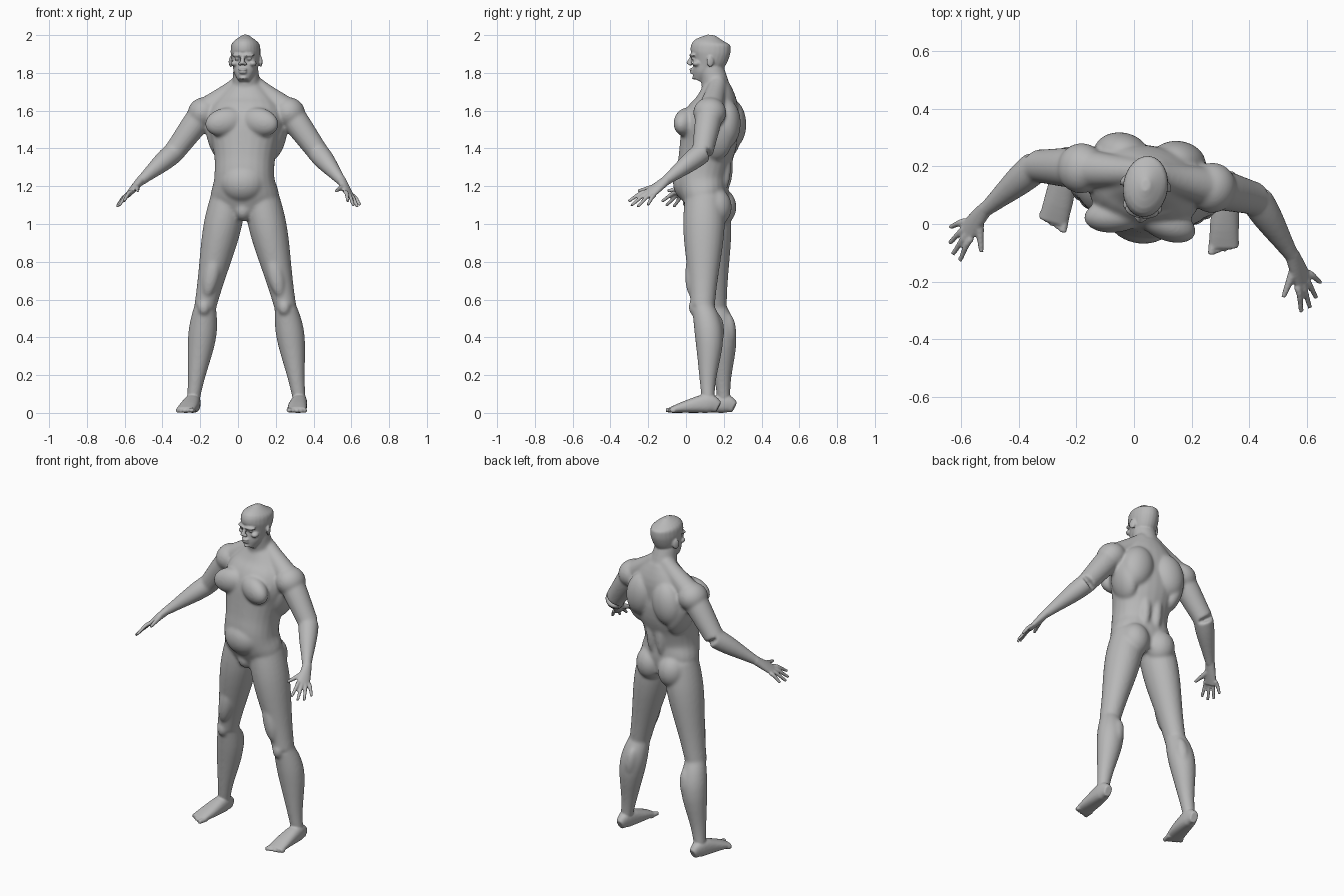
import bpy, bmesh, math
from mathutils import Vector, Matrix, Euler

cube = bpy.data.objects.get("Cube")
if cube:
    bpy.data.objects.remove(cube)

FORWARD, UP = Vector((0, -1, 0)), Vector((0, 0, 1))


def spline(rows, steps=4):
    """Smooth curve through all given rows."""
    out = []
    last = len(rows) - 1
    for i in range(last):
        a, b, c, d = rows[max(i - 1, 0)], rows[i], rows[i + 1], rows[min(i + 2, last)]
        for k in range(steps):
            t = k / steps
            leave, arrive = (c - a) / 2, (d - b) / 2
            bend = 3 * (c - b) - 2 * leave - arrive
            out.append(b + leave * t + bend * t ** 2 + (leave + arrive - 2 * (c - b)) * t ** 3)
    return out + [rows[last]]


def loft(bm, points, widths, depths, reference, power=2, sides=24):
    """Closed skin of elliptical rings along a path."""
    rows = spline([Vector((*p, w, d)) for p, w, d in zip(points, widths, depths)])
    rings = []
    for i, row in enumerate(rows):
        before, after = rows[max(i - 1, 0)], rows[min(i + 1, len(rows) - 1)]
        tangent = (after - before).to_3d().normalized()
        across = tangent.cross(reference).normalized()
        outward = across.cross(tangent)
        ring = []
        for k in range(sides):
            angle = math.tau * k / sides
            c, s = math.cos(angle), math.sin(angle)
            u = math.copysign(abs(c) ** (2 / power), c) * row[3]
            v = math.copysign(abs(s) ** (2 / power), s) * row[4]
            ring.append(bm.verts.new(row.to_3d() + across * u + outward * v))
        rings.append(ring)
    for lower, upper in zip(rings, rings[1:]):
        for k in range(sides):
            n = (k + 1) % sides
            bm.faces.new((lower[k], lower[n], upper[n], upper[k]))
    bm.faces.new(rings[0][::-1])
    bm.faces.new(rings[-1])


def stack(bm, bottom, step, centers, widths, depths, power=2):
    """Upright loft with evenly spaced sections."""
    points = [(0, y, bottom + step * i) for i, y in enumerate(centers)]
    loft(bm, points, widths, depths, FORWARD, power)


def limb(bm, start, end, r_start, r_end, bulge=0, bow=Vector(), deep=1, reference=UP):
    """Tapered segment whose muscle swells and bows nearer its start."""
    points, radii = [], []
    for i in range(9):
        t = i / 8
        swell = math.sin(math.pi * t ** 0.6) ** 2
        points.append(start.lerp(end, t) + bow * swell)
        radii.append(r_start + (r_end - r_start) * t + bulge * swell)
    loft(bm, points, radii, [r * deep for r in radii], reference)


def blob(bm, center, radii, tilt=0, turn=0):
    rotation = Euler((0, math.radians(tilt), math.radians(turn)))
    matrix = Matrix.LocRotScale(Vector(center), rotation, Vector(radii))
    bmesh.ops.create_uvsphere(bm, u_segments=24, v_segments=16, radius=1, matrix=matrix)


def mirror(bm):
    copies = bmesh.ops.duplicate(bm, geom=bm.verts[:] + bm.edges[:] + bm.faces[:])["geom"]
    for item in copies:
        if isinstance(item, bmesh.types.BMVert):
            item.co.x *= -1


def fuse(bm, name, voxel, passes):
    """Merge overlapping volumes into one soft skin and return its mesh."""
    bmesh.ops.recalc_face_normals(bm, faces=bm.faces[:])
    source = bpy.data.meshes.new(name)
    bm.to_mesh(source)
    bm.free()
    holder = bpy.data.objects.new(name, source)
    bpy.context.collection.objects.link(holder)
    remesh = holder.modifiers.new("skin", 'REMESH')
    remesh.mode, remesh.voxel_size = 'VOXEL', voxel
    soften = holder.modifiers.new("soften", 'SMOOTH')
    soften.factor, soften.iterations = 0.5, passes
    graph = bpy.context.evaluated_depsgraph_get()
    result = bpy.data.meshes.new_from_object(holder.evaluated_get(graph))
    bpy.data.objects.remove(holder)
    bpy.data.meshes.remove(source)
    return result


# Joints of the left side
hip, knee, ankle = Vector((.09, -.02, 1.13)), Vector((.215, -.01, .56)), Vector((.285, .03, .06))
nape, shoulder = Vector((.03, .045, 1.75)), Vector((.23, .03, 1.59))
elbow, wrist = Vector((.385, .015, 1.38)), Vector((.545, -.17, 1.22))
index_base, little_base = Vector((.58, -.28, 1.16)), Vector((.61, -.225, 1.14))
index_tip, little_tip = Vector((.6, -.35, 1.12)), Vector((.65, -.24, 1.1))

# Limbs and paired muscles
bm = bmesh.new()
limb(bm, hip, knee, .095, .058, bulge=.015, deep=1.1, reference=FORWARD)
limb(bm, knee, ankle, .058, .034, bulge=.024, bow=FORWARD * -.025, reference=FORWARD)
limb(bm, nape, shoulder, .045, .07, bow=UP * -.005)
limb(bm, shoulder, elbow, .07, .057, bulge=.003)
limb(bm, elbow, wrist, .057, .025, bulge=.005)
blob(bm, shoulder, (.085, .088, .08), tilt=30)                       # deltoid
blob(bm, (.09, -.115, 1.54), (.11, .06, .075), tilt=12, turn=-14)    # pectoral
blob(bm, (.1, .1, 1.53), (.095, .075, .13), tilt=-12)                # shoulder blade
blob(bm, (.15, .04, 1.46), (.06, .1, .13), tilt=14)                  # side of back
blob(bm, (.036, .07, 1.31), (.036, .045, .14))                       # lower back
blob(bm, (.083, .04, 1.09), (.085, .085, .1))                        # buttock
blob(bm, (.17, -.07, .74), (.045, .04, .13), tilt=-12)               # front of thigh
blob(bm, knee + FORWARD * .045, (.033, .03, .045))                   # kneecap
blob(bm, (.215, .06, .43), (.04, .045, .1), tilt=-8)                 # inner calf
mirror(bm)

# Trunk and neck
stack(bm, 1.04, .1,
      centers=[-.01, -.025, -.045, -.03, -.01, 0, .03, .035],
      widths=[.11, .18, .16, .16, .18, .2, .17, .08],
      depths=[.09, .12, .135, .14, .15, .145, .115, .07], power=2.2)
limb(bm, Vector((0, .05, 1.64)), Vector((0, 0, 1.84)), .08, .065, reference=FORWARD)
blob(bm, (0, -.1, 1.22), (.125, .1, .11))                            # belly
blob(bm, (0, -.075, 1.075), (.05, .06, .06))                         # groin
core = fuse(bm, "core", .008, passes=9)

# Hand: flat palm, fanned fingers and a thumb
bm = bmesh.new()
knuckles = index_base.lerp(little_base, 0.5)
reach = (knuckles - wrist).normalized()
palm_up = reach.cross(little_base - index_base).normalized()
loft(bm, [wrist - reach * .02, wrist.lerp(knuckles, 0.4), knuckles],
     [.026, .034, .04], [.024, .02, .013], palm_up)
for i in range(4):
    t = i / 3
    base = index_base.lerp(little_base, t)
    tip = index_tip.lerp(little_tip, t) + reach * .03 * math.sin(math.pi * t)
    limb(bm, base - reach * .02, tip, .012, .008, bow=palm_up * .006, reference=palm_up)
limb(bm, Vector((.555, -.2, 1.2)), Vector((.53, -.31, 1.175)), .018, .008, reference=palm_up)

# Foot resting on the ground, with five toes
foot = [(.283, .085, .03), (.285, .03, .05), (.29, -.08, .034), (.3, -.17, .015)]
loft(bm, foot, [.022, .04, .05, .05], [z for x, y, z in foot], UP, power=2.4)
for i in range(5):
    radius = .012 if i else .015
    root = Vector((.26 + .02 * i, -.14, radius))
    limb(bm, root, root + FORWARD * (.06 - .009 * i), radius, radius * 0.8)

# Paired face details
blob(bm, (.08, .01, 1.86), (.008, .02, .03), turn=22)                # ear
blob(bm, (.03, -.093, 1.893), (.034, .015, .009), turn=22)           # brow
blob(bm, (.046, -.066, 1.85), (.022, .026, .016), turn=30)           # cheekbone
blob(bm, (.014, -.108, 1.847), (.01, .011, .009))                    # nostril
blob(bm, (.033, -.088, 1.875), (.014, .011, .008))                   # eyelid
mirror(bm)

# Head with nose, lips and chin
stack(bm, 1.76, .04,
      centers=[-.065, -.045, -.02, -.005, 0, 0, .005],
      widths=[.03, .055, .066, .075, .078, .068, .015],
      depths=[.03, .056, .08, .097, .107, .095, .02])
limb(bm, Vector((0, -.095, 1.89)), Vector((0, -.12, 1.845)), .01, .013, reference=FORWARD)
for y, z, width in ((-.098, 1.818, .025), (-.096, 1.803, .022), (-.085, 1.773, .02)):
    blob(bm, (0, y, z), (width, .015, .008))

# Merge into one body and turn it slightly to its right
bm.from_mesh(core)
bpy.data.meshes.remove(core)
skin = fuse(bm, "body", .0055, passes=3)
turn = Matrix.Rotation(math.radians(-8.5), 4, 'Z')
skin.transform(Matrix.Translation((.04, .13, 0)) @ turn)
body = bpy.data.objects.new("body", skin)
bpy.context.collection.objects.link(body)

# One plain colour, smooth all over
tone = (.48, .48, .48, 1)
grey = bpy.data.materials.new("plain grey")
grey.use_nodes = True
grey.diffuse_color = tone
grey.node_tree.nodes["Principled BSDF"].inputs["Base Color"].default_value = tone
skin.materials.clear()
skin.materials.append(grey)
for face in skin.polygons:
    face.material_index = 0
    face.use_smooth = True
